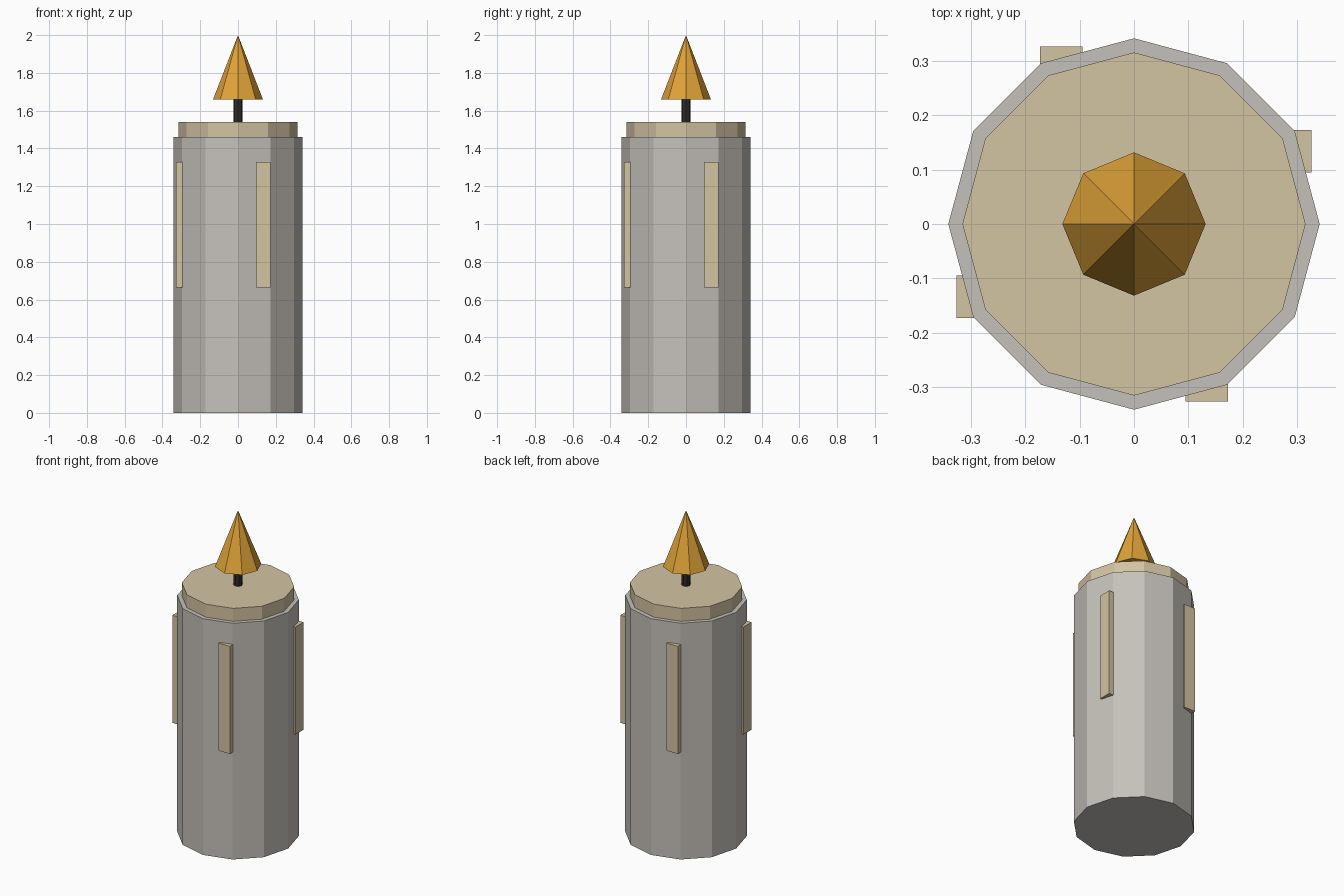
import bpy
from math import radians
from mathutils import Matrix

cube = bpy.data.objects.get("Cube")
if cube:
    bpy.data.objects.remove(cube, do_unlink=True)


def material(name, rgb):
    m = bpy.data.materials.new(name)
    m.use_nodes = True
    m.diffuse_color = (*rgb, 1)
    m.node_tree.nodes["Principled BSDF"].inputs["Base Color"].default_value = (*rgb, 1)
    return m


stone = material("warm grey", (0.56, 0.53, 0.49))
tan = material("tan", (0.65, 0.55, 0.36))
gold = material("golden orange", (0.75, 0.37, 0.04))
black = material("black", (0.025, 0.025, 0.025))


def finish(name, mat):
    ob = bpy.context.object
    ob.name = ob.data.name = name
    ob.data.materials.append(mat)
    return ob


def prism(name, mat, sides, radius, low, high, top_radius=None):
    # Turned a quarter so that corners lie on the axes
    top = radius if top_radius is None else top_radius
    bpy.ops.mesh.primitive_cone_add(vertices=sides, radius1=radius, radius2=top,
                                    depth=high - low, location=(0, 0, (low + high) / 2))
    return finish(name, mat)


# Body, lid, stem and pointed tip
prism("body", stone, 12, 0.342, 0, 1.46)
prism("lid", tan, 12, 0.316, 1.46, 1.54)
prism("stem", black, 8, 0.025, 1.54, 1.67)
prism("tip", gold, 8, 0.132, 1.66, 2.0, 0)

# Four upright side plates, repeated around the body
for i, side in enumerate(("front", "left", "back", "right")):
    bpy.ops.mesh.primitive_cube_add(size=1)
    plate = finish(side + "_plate", tan)
    plate.data.transform(Matrix.Rotation(radians(90 * i), 4, "Z")
                         @ Matrix.Translation((0.134, -0.301, 0.997))
                         @ Matrix.Diagonal((0.078, 0.052, 0.665, 1)))
